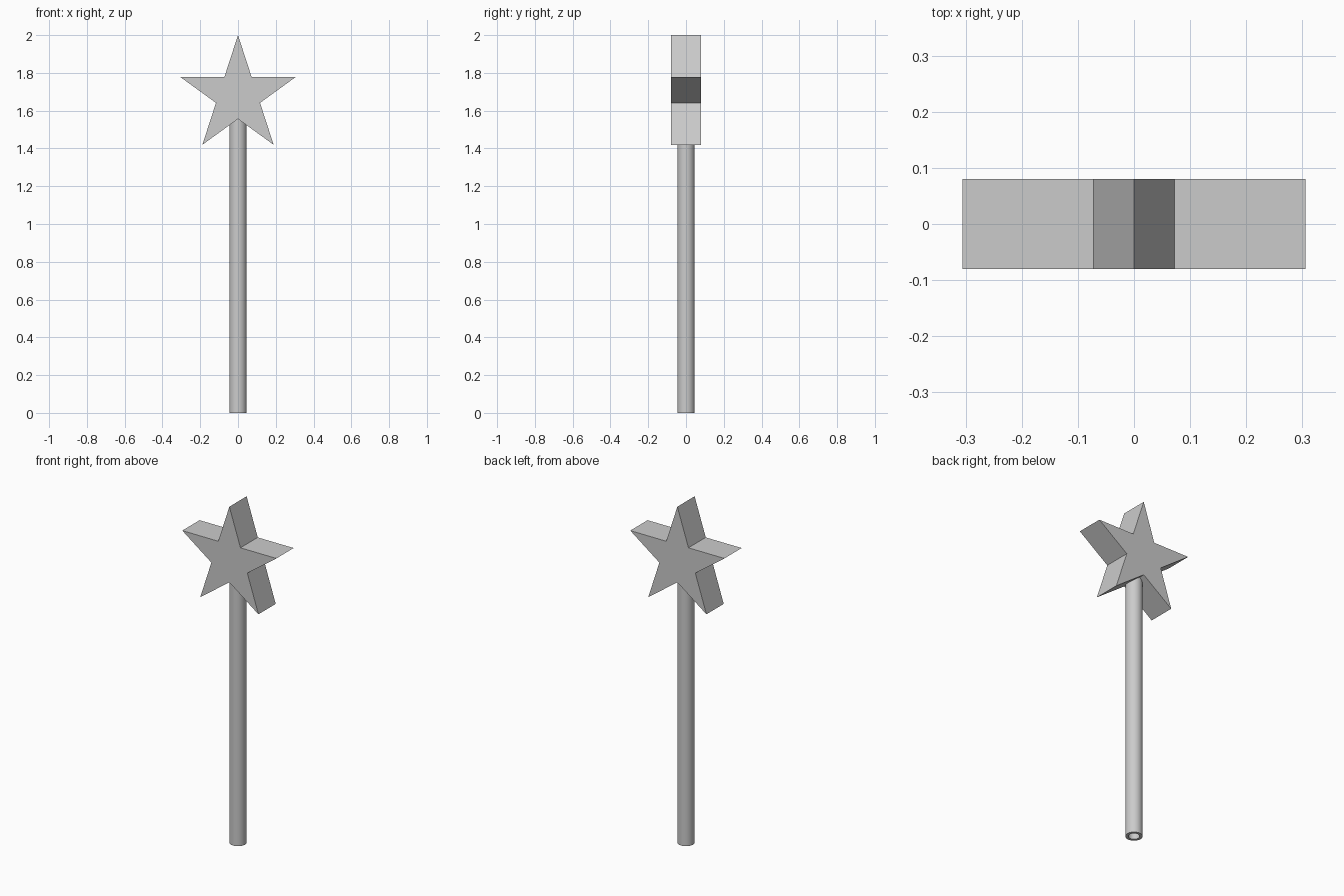
import bpy, bmesh, math
from mathutils import Vector

cube = bpy.data.objects.get("Cube")
if cube:
    bpy.data.objects.remove(cube, do_unlink=True)

# One plain colour for everything
grey = bpy.data.materials.new("light_grey")
grey.use_nodes = True
colour = (0.6, 0.6, 0.6, 1)
grey.diffuse_color = colour
grey.node_tree.nodes["Principled BSDF"].inputs["Base Color"].default_value = colour


def add_object(name, bm):
    bmesh.ops.recalc_face_normals(bm, faces=bm.faces[:])
    mesh = bpy.data.meshes.new(name)
    bm.to_mesh(mesh)
    bm.free()
    mesh.materials.append(grey)
    obj = bpy.data.objects.new(name, mesh)
    bpy.context.collection.objects.link(obj)
    return obj


# Star: regular five-pointed outline pushed through its depth
POINTS, OUTER, CENTRE_Z, HALF_DEPTH = 5, 0.321, 1.679, 0.08
INNER = OUTER * math.cos(math.radians(72)) / math.cos(math.radians(36))
bm = bmesh.new()
outline = []
for i in range(POINTS * 2):
    radius = INNER if i % 2 else OUTER
    angle = math.pi * i / POINTS
    outline.append(bm.verts.new((radius * math.sin(angle), -HALF_DEPTH,
                                 CENTRE_Z + radius * math.cos(angle))))
face = bm.faces.new(outline)
pushed = bmesh.ops.extrude_face_region(bm, geom=[face], use_keep_orig=True)
bmesh.ops.translate(bm, vec=Vector((0, 2 * HALF_DEPTH, 0)),
                    verts=[g for g in pushed["geom"] if isinstance(g, bmesh.types.BMVert)])
add_object("star", bm)

# Handle: hollow tube, spun from its wall section, its top buried in the star
RADIUS, BORE, TOP = 0.046, 0.03, 1.6
bm = bmesh.new()
section = [bm.verts.new(p) for p in
           ((BORE, 0, 0), (RADIUS, 0, 0), (RADIUS, 0, TOP), (BORE, 0, TOP))]
edges = [bm.edges.new((section[i], section[(i + 1) % 4])) for i in range(4)]
bmesh.ops.spin(bm, geom=section + edges, cent=(0, 0, 0), axis=(0, 0, 1),
               angle=math.tau, steps=32, use_merge=True)
bmesh.ops.remove_doubles(bm, verts=bm.verts[:], dist=0.0001)
handle = add_object("handle", bm)
bpy.ops.object.select_all(action="DESELECT")
handle.select_set(True)
bpy.context.view_layer.objects.active = handle
bpy.ops.object.shade_smooth_by_angle(angle=math.radians(30))
